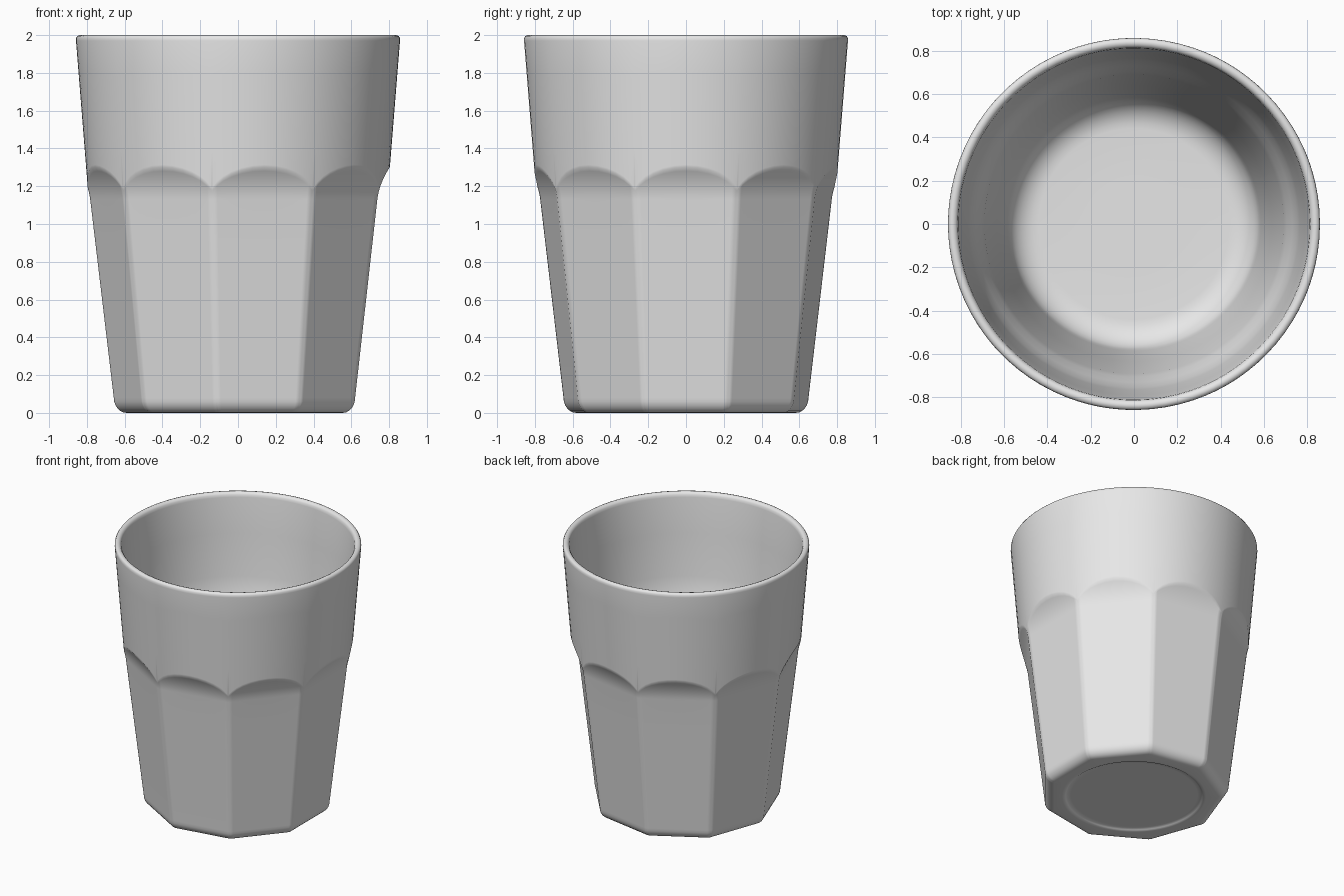
import bpy, bmesh
from math import sin, cos, pi, radians, sqrt

cube = bpy.data.objects.get("Cube")
if cube:
    bpy.data.objects.remove(cube, do_unlink=True)

FACETS = 9            # flat panels around the lower body
STEPS = 14            # columns per panel
HALF = pi / FACETS
BEND = 1.13           # height where a panel starts curving outward
BASE = 0.08           # height of the rounded foot corner


def round_radius(z):
    """Outer radius of the round upper band."""
    return 0.86 - 0.08 * (2 - z)


def panel_distance(z):
    """Distance from the axis to a flat panel, flaring into the arch."""
    return 0.62 + 0.112 * (z - BASE) + 1.6 * max(0, z - BEND) ** 2


def arch_height(phi):
    """Height where the panel cut runs out into the round band."""
    z = BEND
    for _ in range(8):
        gap = round_radius(z) * cos(phi) - 0.62 - 0.112 * (z - BASE)
        z = BEND + sqrt(max(0, gap) / 1.6)
    return z


def spread(a, b, n):
    return [a + (b - a) * i / n for i in range(1, n + 1)]


# Rim and inside wall, from the outer lip down to the floor
INSIDE = [(0.857, 1.985), (0.85, 1.996), (0.836, 2.0), (0.822, 1.995),
          (0.813, 1.983), (0.81, 1.965), (0.79, 1.7), (0.764, 1.38),
          (0.753, 1.3), (0.73, 1.22), (0.705, 1.15), (0.69, 1.08),
          (0.635, 0.65), (0.585, 0.27)]


def column(phi):
    """Full outline of the glass at one angle from a panel centre."""
    ridge = 0.994 if abs(phi) > HALF * 0.999 else 1
    section = ridge / cos(phi)
    pts = [(0.2, 0.012), (0.44, 0.012), (0.465, 0.012), (0.475, 0.006),
           (0.485, 0.0), (0.5, 0.0)]
    # rounded foot corner
    for i in range(7):
        t = i / 6 * pi / 2
        pts.append(((0.555 + 0.065 * sin(t)) * section, BASE * (1 - cos(t))))
    # flat panel, then the arch, then the round band
    top = arch_height(phi)
    for z in spread(BASE, BEND, 5) + spread(BEND, top, 8):
        pts.append((min(panel_distance(z) * section, round_radius(z)), z))
    pts += [(round_radius(z), z) for z in [top + 0.012] + spread(top + 0.012, 1.97, 4)]
    pts += INSIDE
    # rounded inside corner and floor
    for i in range(1, 9):
        t = i / 8 * pi / 2
        pts.append((0.44 + 0.14 * cos(t), 0.25 - 0.13 * sin(t)))
    return pts + [(0.2, 0.12)]


# Sweep the columns around the axis, packed closely at the panel ridges
bm = bmesh.new()
columns = []
for f in range(FACETS):
    for s in range(STEPS):
        phi = HALF * sin(pi / 2 * (2 * s / STEPS - 1))
        angle = f * 2 * HALF + phi
        columns.append([bm.verts.new((r * cos(angle), r * sin(angle), z))
                        for r, z in column(phi)])
for i, a in enumerate(columns):
    b = columns[(i + 1) % len(columns)]
    for j in range(len(a) - 1):
        bm.faces.new((a[j], b[j], b[j + 1], a[j + 1]))
bm.faces.new([c[0] for c in reversed(columns)])
bm.faces.new([c[-1] for c in columns])
bmesh.ops.recalc_face_normals(bm, faces=bm.faces)

mesh = bpy.data.meshes.new("tumbler")
bm.to_mesh(mesh)
bm.free()
tumbler = bpy.data.objects.new("tumbler", mesh)
bpy.context.collection.objects.link(tumbler)

# Plain light grey
grey = bpy.data.materials.new("light_grey")
grey.use_nodes = True
grey.diffuse_color = (0.8, 0.8, 0.8, 1)
grey.node_tree.nodes["Principled BSDF"].inputs["Base Color"].default_value = (0.8, 0.8, 0.8, 1)
mesh.materials.append(grey)

bpy.ops.object.select_all(action="DESELECT")
tumbler.select_set(True)
bpy.context.view_layer.objects.active = tumbler
bpy.ops.object.shade_smooth_by_angle(angle=radians(48))
